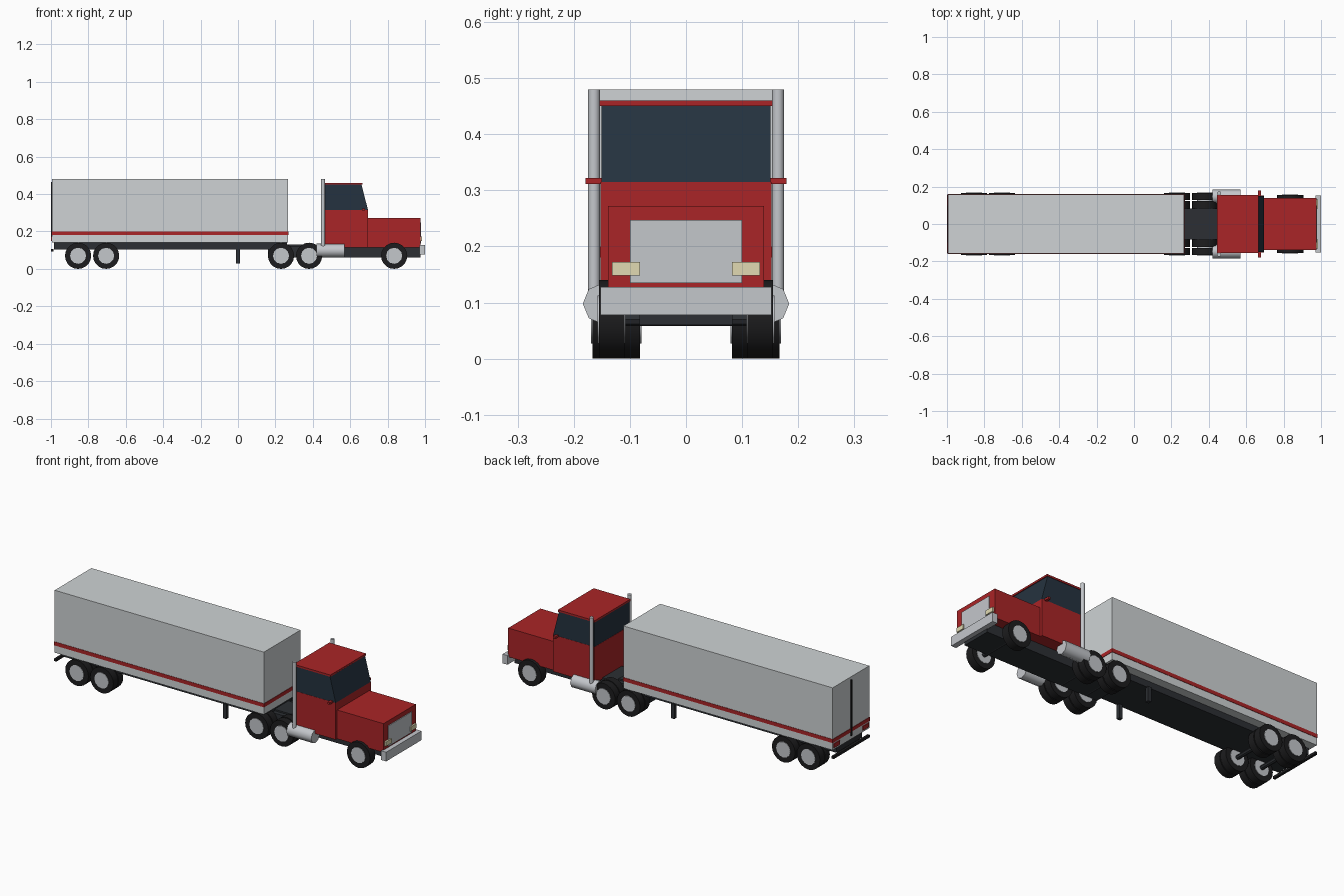
import bpy, bmesh, math

if "Cube" in bpy.data.objects:
    bpy.data.objects.remove(bpy.data.objects["Cube"])


def material(name, rgb):
    m = bpy.data.materials.new(name)
    m.diffuse_color = (*rgb, 1)
    m.use_nodes = True
    m.node_tree.nodes["Principled BSDF"].inputs["Base Color"].default_value = m.diffuse_color
    return m


RED = material("red_paint", (0.40, 0.018, 0.02))
DARK = material("dark_frame", (0.025, 0.028, 0.033))
BLACK = material("rubber", (0.012, 0.012, 0.013))
GLASS = material("glass", (0.018, 0.032, 0.05))
PALE = material("pale_panel", (0.62, 0.65, 0.66))
METAL = material("metal", (0.55, 0.57, 0.60))
CREAM = material("lamp", (0.75, 0.70, 0.45))


def finish(bm, name, mat, smooth=None):
    bmesh.ops.recalc_face_normals(bm, faces=bm.faces)
    me = bpy.data.meshes.new(name)
    bm.to_mesh(me)
    bm.free()
    ob = bpy.data.objects.new(name, me)
    bpy.context.collection.objects.link(ob)
    me.materials.append(mat)
    if smooth:
        bpy.ops.object.select_all(action='DESELECT')
        ob.select_set(True)
        bpy.context.view_layer.objects.active = ob
        bpy.ops.object.shade_smooth_by_angle(angle=math.radians(smooth))
    return ob


def box(name, x, y, z, mat):
    """Box from (min, max) ranges."""
    bm = bmesh.new()
    bmesh.ops.create_cube(bm, size=1)
    for v in bm.verts:
        v.co = [r[0] if c < 0 else r[1] for r, c in zip((x, y, z), v.co)]
    return finish(bm, name, mat)


def pair(name, x, y, z, mat):
    """Box mirrored to both sides of the truck."""
    box(name + "_front", x, (-y[1], -y[0]), z, mat)
    box(name + "_back", x, y, z, mat)


def cylinder(name, centre, r, length, axis, sides, mat, smooth=40):
    bm = bmesh.new()
    bmesh.ops.create_cone(bm, cap_ends=True, segments=sides, radius1=r, radius2=r, depth=length)
    ob = finish(bm, name, mat, smooth)
    ob.location = centre
    ob.rotation_euler = {'x': (0, math.pi / 2, 0), 'y': (math.pi / 2, 0, 0), 'z': (0, 0, 0)}[axis]
    return ob


# Trailer body, stripe and rear details
box("trailer_box", (-0.995, 0.267), (-0.158, 0.158), (0.14, 0.48), PALE)
box("trailer_stripe", (-0.997, 0.269), (-0.16, 0.16), (0.18, 0.20), RED)
box("trailer_frame", (-0.985, 0.262), (-0.11, 0.11), (0.105, 0.14), DARK)
box("rear_door_seam", (-1.0, -0.99), (-0.004, 0.004), (0.16, 0.465), BLACK)
box("rear_bumper", (-1.0, -0.987), (-0.155, 0.155), (0.092, 0.106), BLACK)
pair("tail_light", (-0.999, -0.99), (0.10, 0.15), (0.15, 0.173), RED)
pair("landing_leg", (-0.01, 0.01), (0.095, 0.115), (0.03, 0.11), DARK)

# Tractor chassis and coupling plate
box("tractor_chassis", (0.16, 0.975), (-0.083, 0.083), (0.06, 0.122), DARK)
box("coupling_plate", (0.20, 0.365), (-0.06, 0.06), (0.12, 0.13), DARK)

# Cab, hood and roof
box("cab_lower", (0.445, 0.695), (-0.152, 0.152), (0.115, 0.315), RED)
box("hood", (0.69, 0.975), (-0.139, 0.139), (0.115, 0.272), RED)
box("roof", (0.443, 0.665), (-0.154, 0.154), (0.45, 0.46), RED)

# Glazed upper cab with sloping windscreen
bm = bmesh.new()
outline = [(0.446, 0.315), (0.695, 0.315), (0.66, 0.451), (0.446, 0.451)]
face = bm.faces.new([bm.verts.new((x, -0.151, z)) for x, z in outline])
ext = bmesh.ops.extrude_face_region(bm, geom=[face])["geom"]
bmesh.ops.translate(bm, vec=(0, 0.302, 0), verts=[g for g in ext if isinstance(g, bmesh.types.BMVert)])
finish(bm, "cab_windows", GLASS)

# Nose details
box("grille", (0.97, 0.979), (-0.10, 0.10), (0.135, 0.247), METAL)
pair("headlight", (0.97, 0.985), (0.082, 0.132), (0.148, 0.172), CREAM)
box("front_bumper", (0.97, 1.0), (-0.152, 0.152), (0.078, 0.128), METAL)
pair("mirror", (0.664, 0.678), (0.15, 0.179), (0.311, 0.322), RED)

# Exhaust stacks and fuel tanks
for side, s in (("front", -1), ("back", 1)):
    cylinder("exhaust_stack_" + side, (0.455, s * 0.164, 0.29), 0.011, 0.38, 'z', 10, METAL)
    cylinder("fuel_tank_" + side, (0.495, s * 0.147, 0.098), 0.037, 0.15, 'x', 8, METAL, 50)

# Wheels: single steering axle, dual tyres elsewhere
AXLES = [(-0.855, True), (-0.705, True), (0.23, True), (0.38, True), (0.835, False)]
for i, (x, dual) in enumerate(AXLES):
    cylinder(f"axle_{i}", (x, 0, 0.07), 0.012, 0.24, 'y', 8, DARK)
    tyres = [(0.082, 0.122), (0.127, 0.167)] if dual else [(0.11, 0.155)]
    for s in (-1, 1):
        for a, b in tyres:
            cylinder(f"tyre_{i}", (x, s * (a + b) / 2, 0.07), 0.07, b - a, 'y', 20, BLACK)
            cylinder(f"hub_{i}", (x, s * (a + b) / 2, 0.07), 0.043, b - a + 0.005, 'y', 12, METAL)
